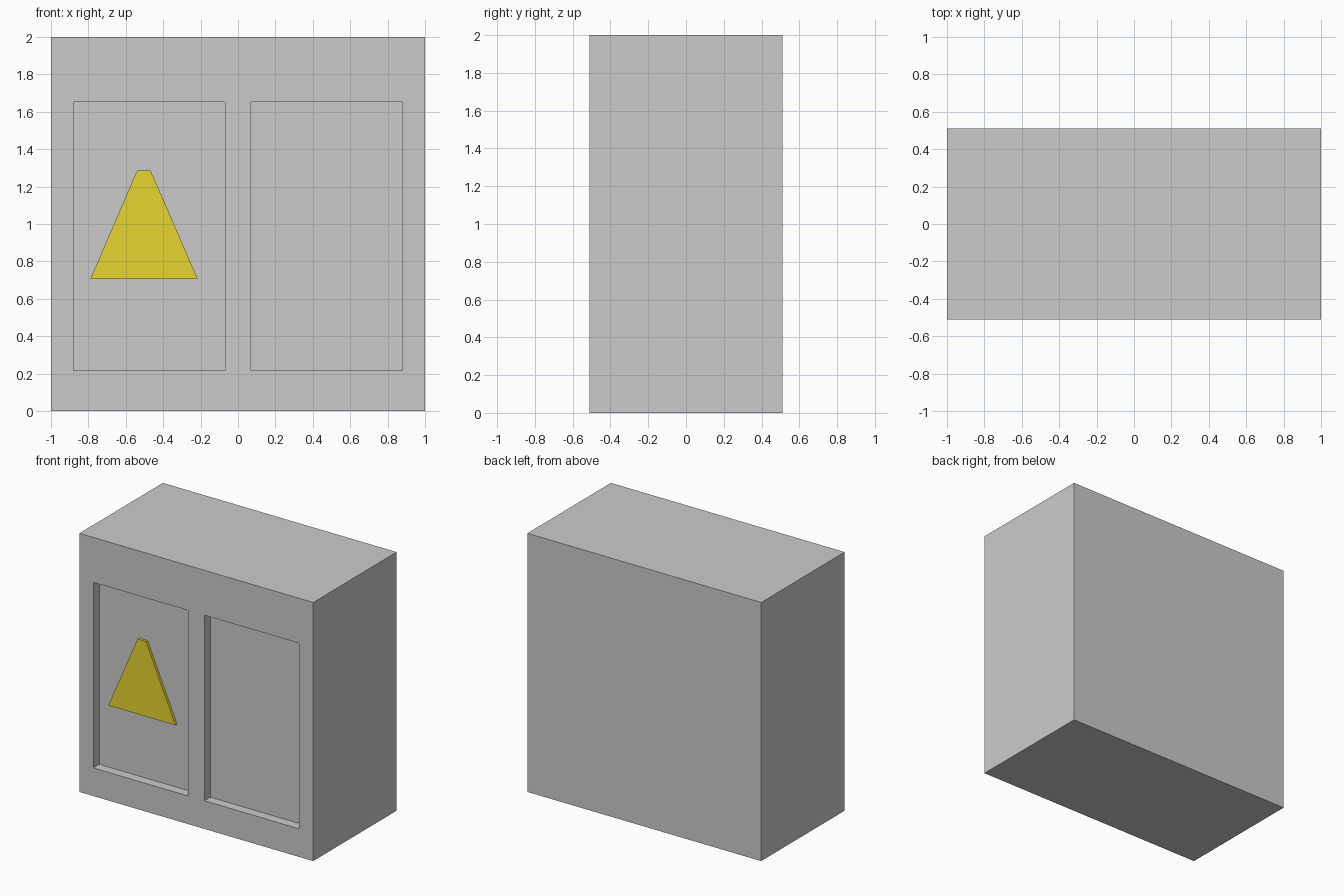
import bpy
import bmesh
from mathutils import Matrix

default = bpy.data.objects.get("Cube")
if default:
    bpy.data.objects.remove(default, do_unlink=True)

FRONT = -0.51      # y of the cabinet's front face
RECESS = 0.073     # depth of the door panels
SIGN_THICK = 0.02


def material(name, color):
    mat = bpy.data.materials.new(name)
    mat.use_nodes = True
    mat.diffuse_color = color
    mat.node_tree.nodes["Principled BSDF"].inputs["Base Color"].default_value = color
    return mat


def add_object(name, bm, mat):
    bmesh.ops.recalc_face_normals(bm, faces=bm.faces)
    mesh = bpy.data.meshes.new(name)
    bm.to_mesh(mesh)
    bm.free()
    mesh.materials.append(mat)
    obj = bpy.data.objects.new(name, mesh)
    bpy.context.collection.objects.link(obj)
    return obj


def box(name, size, center, mat):
    bm = bmesh.new()
    bmesh.ops.create_cube(bm, size=1, matrix=Matrix.Translation(center) @ Matrix.Diagonal((*size, 1)))
    return add_object(name, bm, mat)


grey = material("light grey", (0.6, 0.6, 0.6, 1))
yellow = material("warning yellow", (0.79, 0.66, 0.03, 1))

# Cabinet body
cabinet = box("cabinet", (2, -2 * FRONT, 2), (0, 0, 1), grey)

# Two recessed door panels cut into the front
for side in (-1, 1):
    cutter = box("panel_cutter", (0.81, 2 * RECESS, 1.435), (side * 0.475, FRONT, 0.935), grey)
    cutter.hide_render = True
    cut = cabinet.modifiers.new("panel_recess", 'BOOLEAN')
    cut.operation = 'DIFFERENCE'
    cut.solver = 'EXACT'
    cut.object = cutter
    bpy.context.view_layer.objects.active = cabinet
    bpy.ops.object.modifier_apply(modifier=cut.name)
    bpy.data.objects.remove(cutter, do_unlink=True)

# Warning sign: a blunt-topped triangle standing on the right panel
bm = bmesh.new()
back = FRONT + RECESS
outline = [(-0.79, 0.705), (-0.215, 0.705), (-0.467, 1.285), (-0.54, 1.285)]
face = bm.faces.new([bm.verts.new((x, back, z)) for x, z in outline])
front = bmesh.ops.extrude_face_region(bm, geom=[face])["geom"]
bmesh.ops.translate(bm, vec=(0, -SIGN_THICK, 0),
                    verts=[g for g in front if isinstance(g, bmesh.types.BMVert)])
add_object("warning_sign", bm, yellow)
